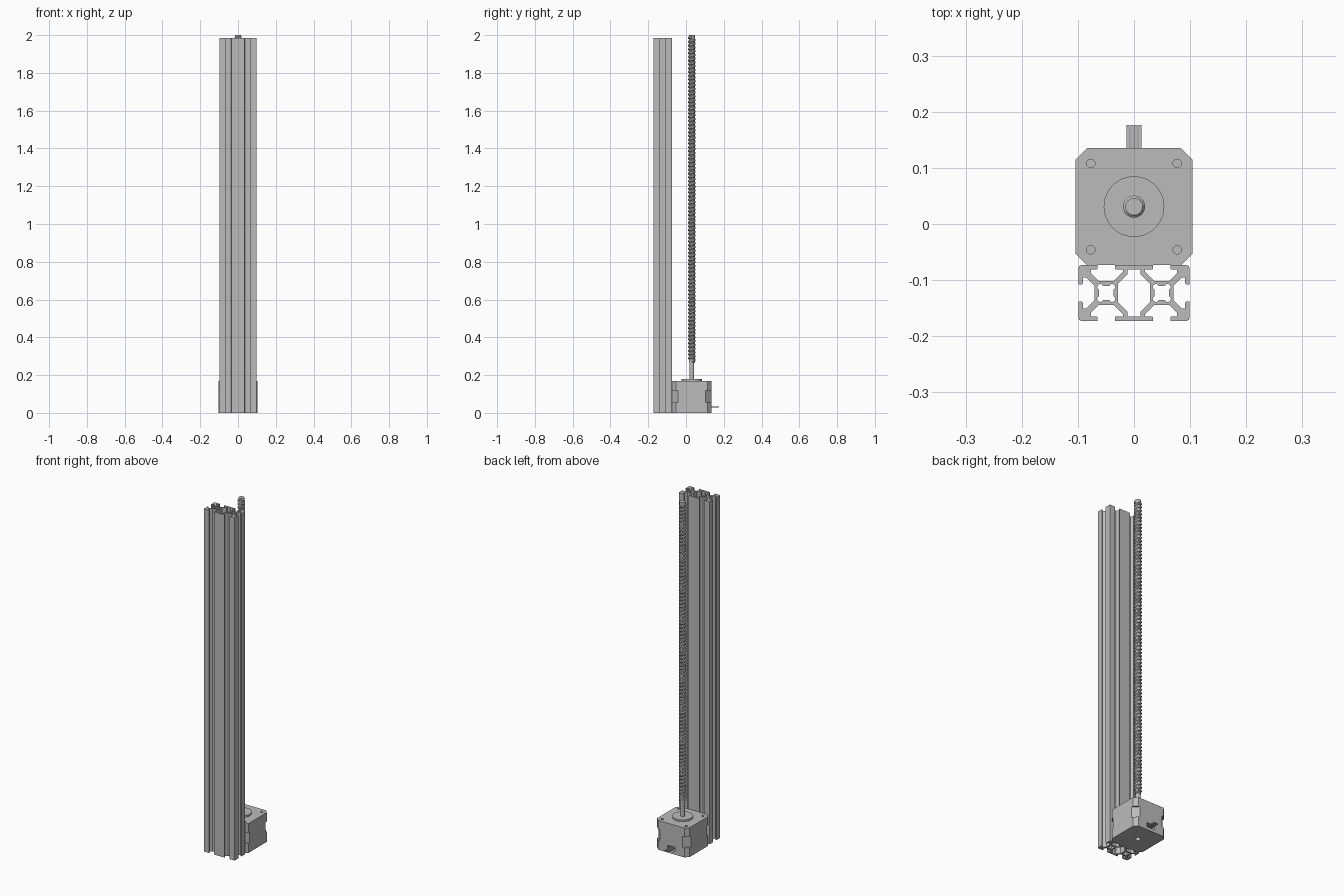
import bpy, bmesh
from math import radians

MM = 0.00495            # one millimetre in model units
RAIL_Y, MOTOR_Y = -0.123, 0.031

if "Cube" in bpy.data.objects:
    bpy.data.objects.remove(bpy.data.objects["Cube"])

grey = bpy.data.materials.new("plain grey metal")
grey.use_nodes = True
grey.diffuse_color = (0.5, 0.5, 0.5, 1)
grey.node_tree.nodes["Principled BSDF"].inputs["Base Color"].default_value = (0.5, 0.5, 0.5, 1)


def make(name, bm, loc=(0, 0, 0)):
    mesh = bpy.data.meshes.new(name)
    bm.to_mesh(mesh)
    bm.free()
    ob = bpy.data.objects.new(name, mesh)
    ob.location = loc
    mesh.materials.append(grey)
    bpy.context.collection.objects.link(ob)
    return ob


def smooth(ob, angle=35):
    bpy.ops.object.select_all(action='DESELECT')
    ob.select_set(True)
    bpy.context.view_layer.objects.active = ob
    bpy.ops.object.shade_smooth_by_angle(angle=radians(angle))


def prism(points, z0, z1):
    bm = bmesh.new()
    face = bm.faces.new([bm.verts.new((x, y, z0)) for x, y in points])
    top = bmesh.ops.extrude_face_region(bm, geom=[face], use_keep_orig=True)
    for v in top["geom"]:
        if isinstance(v, bmesh.types.BMVert):
            v.co.z = z1
    bmesh.ops.recalc_face_normals(bm, faces=bm.faces)
    return bm


def cylinder(name, r, z0, z1, x=0, y=MOTOR_Y, sides=32):
    bm = bmesh.new()
    bmesh.ops.create_cone(bm, cap_ends=True, segments=sides, radius1=r, radius2=r, depth=z1 - z0)
    ob = make(name, bm, (x, y, (z0 + z1) / 2))
    smooth(ob)
    return ob


def box(name, size, loc):
    bm = bmesh.new()
    bmesh.ops.create_cube(bm, size=1)
    bmesh.ops.scale(bm, vec=size, verts=bm.verts)
    return make(name, bm, loc)


def cut(target, cutter):
    mod = target.modifiers.new("cut", 'BOOLEAN')
    mod.operation, mod.solver, mod.object = 'DIFFERENCE', 'EXACT', cutter
    cutter.hide_render = True
    cutter.hide_set(True)


# Slotted rail: quarter profile in mm, mirrored across both axes
half_corner = [(2.7, 4.3), (5.5, 7.1), (5.5, 8.4), (3.5, 8.4), (3.1, 8.8), (3.1, 10),
               (9, 10), (9.7, 9.7)]
corner = half_corner + [(v, u) for u, v in reversed(half_corner[:-1])]
half_bore = [(2.6, 0), (2.6, 1.2), (3.3, 1.8), (3, 3)]
bore = half_bore + [(v, u) for u, v in reversed(half_bore[:-1])]
bore += [(-u, v) for u, v in reversed(bore[:-1])]
web = [(-4.3, 0), (-4.3, 3.4), (-7.6, 6.7), (-7.6, 8.5), (-10, 8.5), (-10, 10), (-3.1, 10),
       (-3.1, 8.8), (-3.5, 8.4), (-6, 8.4), (-6, 7.6), (-2.7, 4.3)]
quarter = web + corner + [(4.3, 0)] + bore
bm = prism([((u + 10) * MM, v * MM) for u, v in quarter], 0, 1.985)
seams = [f for f in bm.faces if all(abs(v.co.x) < 1e-5 for v in f.verts)
         or all(abs(v.co.y) < 1e-5 for v in f.verts)]
bmesh.ops.delete(bm, geom=seams, context='FACES')
rail = make("slotted_rail", bm, (0, RAIL_Y, 0))
mirror = rail.modifiers.new("mirror", 'MIRROR')
mirror.use_axis = (True, True, False)


# Motor body: two end caps and a stator with deeper cut corners
def chamfered(half, c):
    k = half - c
    return [(half, -k), (half, k), (k, half), (-k, half),
            (-half, k), (-half, -k), (-k, -half), (k, -half)]


HALF = 0.104
bottom_cap = make("motor_bottom_cap", prism(chamfered(HALF, 0.02), 0, 0.055), (0, MOTOR_Y, 0))
make("motor_stator", prism(chamfered(HALF, 0.031), 0.055, 0.118), (0, MOTOR_Y, 0))
top_cap = make("motor_top_cap", prism(chamfered(HALF, 0.02), 0.118, 0.17), (0, MOTOR_Y, 0))
for sx in (-1, 1):
    for sy in (-1, 1):
        cut(top_cap, cylinder("screw_hole_cutter", 0.0075, 0.145, 0.19,
                              sx * 0.077, MOTOR_Y + sy * 0.077, 20))
cut(bottom_cap, cylinder("rear_bore_cutter", 0.014, -0.02, 0.03))

# Plug socket and pins on the back
BACK = MOTOR_Y + HALF
cut(bottom_cap, box("socket_cutter", (0.05, 0.05, 0.024), (0, BACK, 0.03)))
for i in range(4):
    box("plug_pin", (0.0055, 0.065, 0.005), ((i - 1.5) * 0.0072, BACK + 0.0085, 0.03))

# Pilot boss and drive shaft
cylinder("motor_boss", 0.054, 0.165, 0.18, sides=48)
cylinder("motor_shaft", 0.0124, 0.17, 0.28)

# Lead screw: core with a trapezoid thread swept around it
Z0, Z1, TURNS, CORE, CREST = 0.265, 2.0, 86, 0.0155, 0.0198
pitch = (Z1 - Z0) / (TURNS + 1)
cylinder("lead_screw_core", CORE, Z0, Z1, sides=24)
bm = bmesh.new()
profile = [(CORE - 0.001, 0), (CORE, 0.12), (CREST, 0.32), (CREST, 0.68), (CORE, 0.88),
           (CORE - 0.001, 1)]
verts = [bm.verts.new((r, 0, t * pitch)) for r, t in profile]
for a, b in zip(verts, verts[1:]):
    bm.edges.new((a, b))
thread = make("lead_screw_thread", bm, (0, MOTOR_Y, Z0))
screw = thread.modifiers.new("thread", 'SCREW')
screw.axis = 'Z'
screw.angle = radians(360)
screw.screw_offset = pitch
screw.iterations = TURNS
screw.steps = screw.render_steps = 20
screw.use_normal_calculate = True
screw.use_smooth_shade = False
